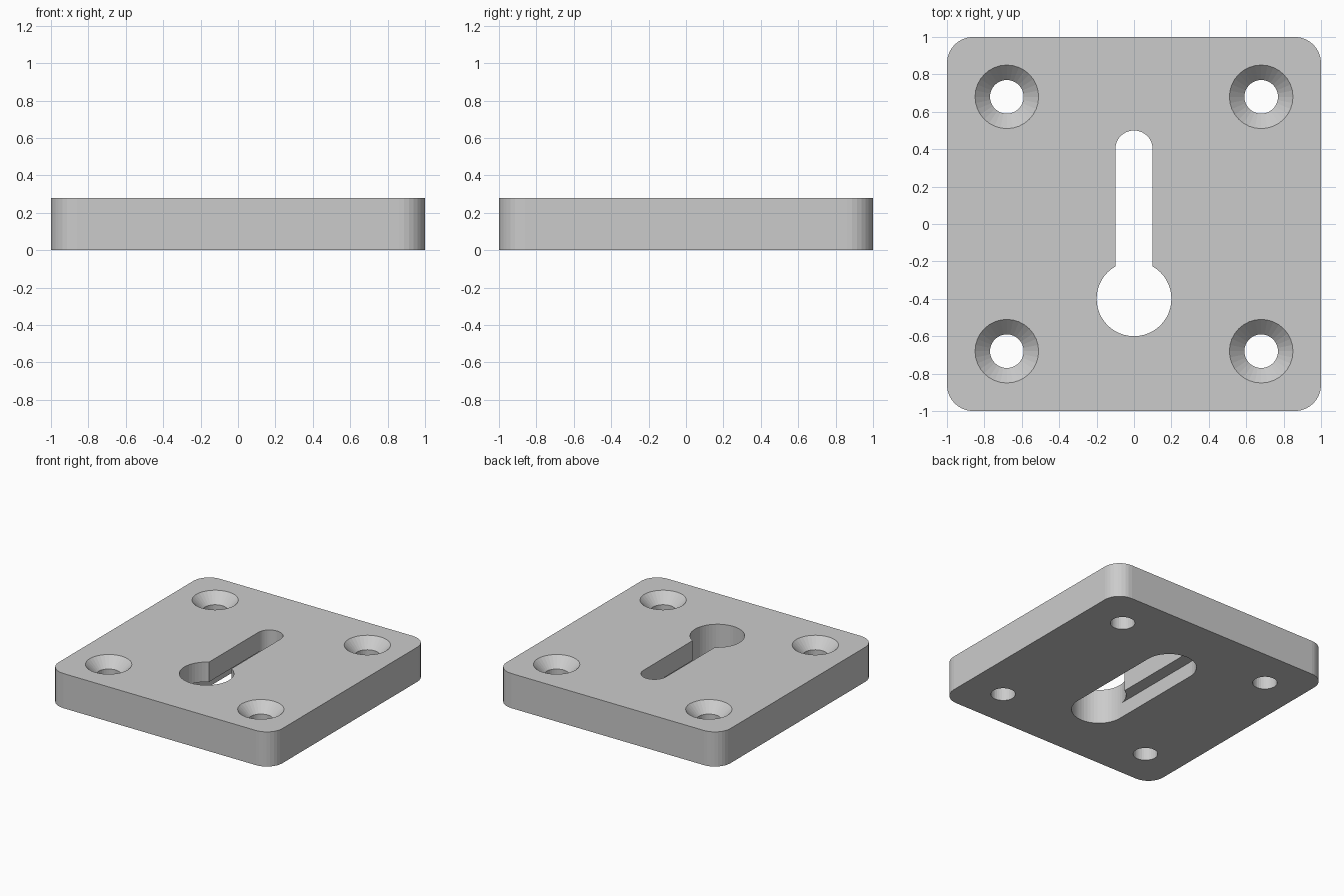
import bpy, bmesh
from math import sin, cos, pi

if "Cube" in bpy.data.objects:
    bpy.data.objects.remove(bpy.data.objects["Cube"])

T = 0.28          # plate thickness
LIP = 0.12        # height of the undercut groove behind the slot


def arc(cx, cy, r, a0, a1, n):
    return [(cx + r * cos(a0 + (a1 - a0) * i / n),
             cy + r * sin(a0 + (a1 - a0) * i / n)) for i in range(n + 1)]


def loft(name, rings):
    """Closed solid through rings of (outline, z) with equal point counts."""
    bm = bmesh.new()
    loops = [[bm.verts.new((x, y, z)) for x, y in pts] for pts, z in rings]
    n = len(loops[0])
    for a, b in zip(loops, loops[1:]):
        for i in range(n):
            j = (i + 1) % n
            bm.faces.new((a[i], a[j], b[j], b[i]))
    bm.faces.new(loops[0][::-1])
    bm.faces.new(loops[-1])
    bmesh.ops.recalc_face_normals(bm, faces=bm.faces[:])
    me = bpy.data.meshes.new(name)
    bm.to_mesh(me)
    bm.free()
    ob = bpy.data.objects.new(name, me)
    bpy.context.collection.objects.link(ob)
    return ob


def cut(target, cutter):
    mod = target.modifiers.new("cut", 'BOOLEAN')
    mod.operation, mod.solver, mod.object = 'DIFFERENCE', 'EXACT', cutter
    bpy.context.view_layer.objects.active = target
    bpy.ops.object.modifier_apply(modifier=mod.name)
    bpy.data.objects.remove(cutter)


def circle(cx, cy, r, n):
    return arc(cx, cy, r, 0, 2 * pi, n)[:-1]


def slot(r):
    """Slot outline: flat end inside the entry hole, round end at the top."""
    return [(-r, -0.4), (r, -0.4)] + arc(0, 0.4, r, 0, pi, 24)


# plate with rounded corners
R = 0.14
outline = []
for k, (sx, sy) in enumerate([(1, 1), (-1, 1), (-1, -1), (1, -1)]):
    outline += arc(sx * (1 - R), sy * (1 - R), R, k * pi / 2, (k + 1) * pi / 2, 8)
plate = loft("keyhole_plate", [(outline, 0), (outline, T)])

# keyhole: entry hole, narrow slot, wide groove from below
cut(plate, loft("entry_cutter", [(circle(0, -0.4, 0.2, 48), z) for z in (-0.1, T + 0.1)]))
cut(plate, loft("slot_cutter", [(slot(0.1), z) for z in (-0.1, T + 0.1)]))
cut(plate, loft("groove_cutter", [(slot(0.2), z) for z in (-0.1, LIP)]))

# countersunk screw holes
for sx in (-1, 1):
    for sy in (-1, 1):
        x, y = 0.68 * sx, 0.68 * sy
        profile = [(0.09, -0.1), (0.09, T - 0.08), (0.17, T), (0.17, T + 0.1)]
        cut(plate, loft("screw_cutter", [(circle(x, y, r, 32), z) for r, z in profile]))
